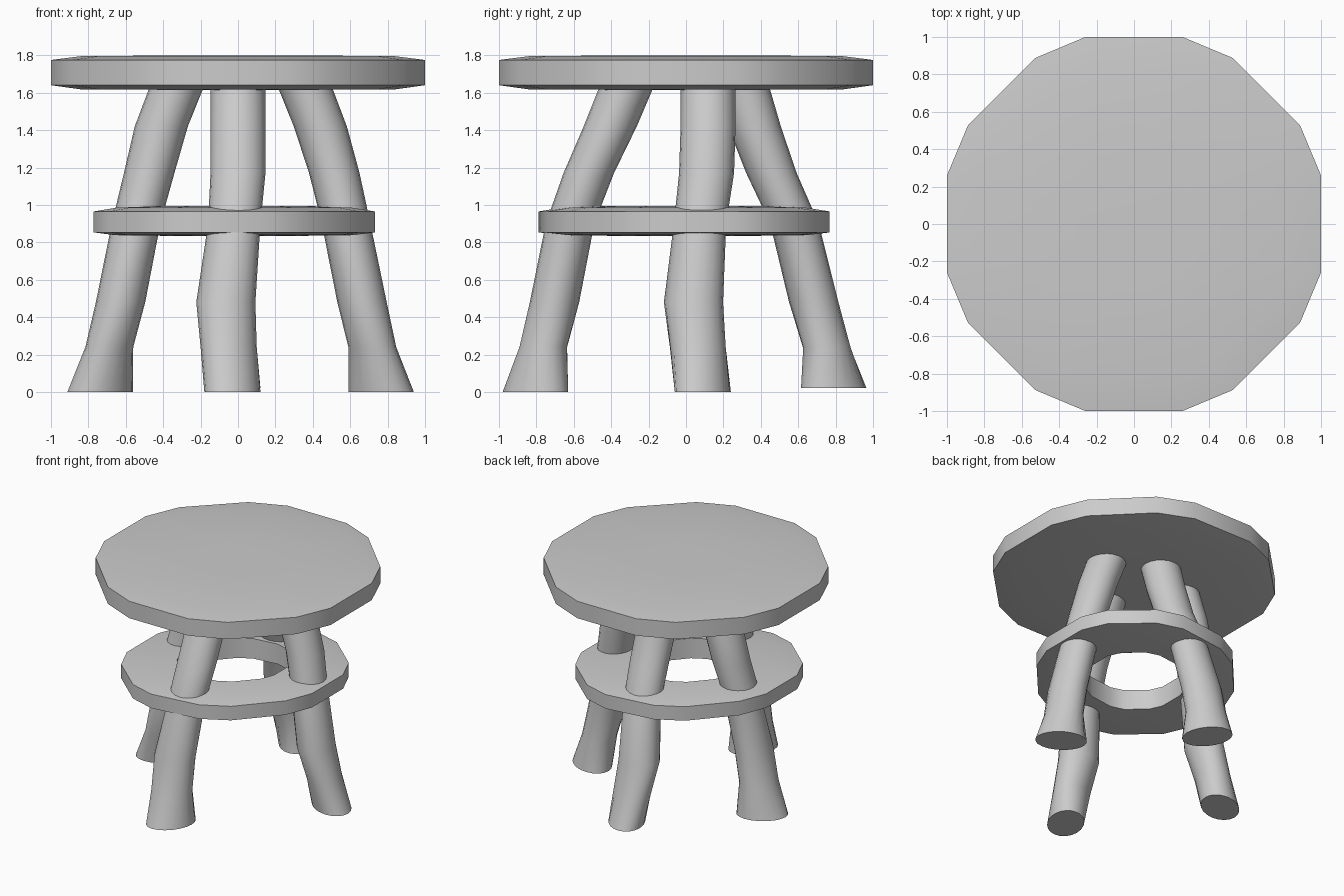
import bpy
import bmesh
from math import sin, cos, pi, radians

default = bpy.data.objects.get("Cube")
if default:
    bpy.data.objects.remove(default, do_unlink=True)

# One plain grey for the whole stool
grey = bpy.data.materials.new("plain_grey")
grey.use_nodes = True
colour = (0.6, 0.6, 0.6, 1)
grey.diffuse_color = colour
grey.node_tree.nodes["Principled BSDF"].inputs["Base Color"].default_value = colour


def loft(name, rings, loop=False):
    """Skin a stack of equal-sized point rings; cap the ends or close the loop."""
    bm = bmesh.new()
    rows = [[bm.verts.new(p) for p in ring] for ring in rings]
    pairs = list(zip(rows, rows[1:]))
    if loop:
        pairs.append((rows[-1], rows[0]))
    else:
        bm.faces.new(rows[0])
        bm.faces.new(rows[-1])
    count = len(rows[0])
    for low, high in pairs:
        for i in range(count):
            j = (i + 1) % count
            bm.faces.new((low[i], low[j], high[j], high[i]))
    bmesh.ops.recalc_face_normals(bm, faces=bm.faces)
    mesh = bpy.data.meshes.new(name)
    bm.to_mesh(mesh)
    bm.free()
    mesh.materials.append(grey)
    obj = bpy.data.objects.new(name, mesh)
    bpy.context.collection.objects.link(obj)
    bpy.ops.object.select_all(action="DESELECT")
    obj.select_set(True)
    bpy.context.view_layer.objects.active = obj
    bpy.ops.object.shade_smooth_by_angle(angle=radians(32))
    return obj


# Hewn outline: sixteen corners with alternating long and short sides
HEWN = [radians(quarter * 90 + a) for quarter in range(4)
        for a in (14.6, 30.8, 59.2, 75.4)]


def hewn_ring(rx, ry, z, centre=(0, 0), skew=0):
    return [(centre[0] + rx * cos(a), centre[1] + ry * sin(a + skew), z)
            for a in HEWN]


# Seat slab, slightly crowned above and below
seat_profile = [(0.3, 1.615), (0.87, 1.618), (1.033, 1.64),
                (1.033, 1.775), (0.87, 1.795), (0.3, 1.8)]
loft("seat", [hewn_ring(r, r, z) for r, z in seat_profile])

# Footrest ring with a round opening, stretched along one diagonal
rest_profile = [(0.4, 0.835), (0.66, 0.838), (0.785, 0.853),
                (0.785, 0.965), (0.66, 0.985), (0.4, 0.995)]
loft("footrest_ring",
     [hewn_ring(r * 0.99, r, z, (-0.02, -0.01), 0.125) for r, z in rest_profile],
     loop=True)

# Crooked legs: shared heights and half widths, one wandering path for each
heights = [0, 0.24, 0.48, 0.9, 1.17, 1.42, 1.65]
outward_half = [0.175, 0.128, 0.132, 0.13, 0.135, 0.142, 0.145]
across_half = [0.15, 0.15, 0.158, 0.14, 0.147, 0.147, 0.147]
foot_skew = [0.3, 0.1, 0, 0, 0, 0, 0]

front_back_sway = [-0.03, -0.05, -0.065, -0.02, 0, 0, 0]
side_sway = [0.09, 0.063, 0.04, 0.075, 0.11, 0.118, 0.118]

front_reach = [0.805, 0.763, 0.703, 0.62, 0.52, 0.405, 0.31]
back_reach = [0.79, 0.752, 0.683, 0.58, 0.457, 0.365, 0.295]
left_reach = [0.765, 0.718, 0.663, 0.578, 0.515, 0.44, 0.35]
right_reach = [0.737, 0.688, 0.628, 0.545, 0.475, 0.41, 0.32]


def leg(name, reach, sway, sign, along_x, skew_sign, lift=0):
    rings = []
    for i, z in enumerate(heights):
        cx, cy = sign * reach[i], sway[i]
        rx, ry = outward_half[i], across_half[i]
        if not along_x:
            cx, cy, rx, ry = cy, cx, ry, rx
        skew = skew_sign * foot_skew[i]
        rings.append([(cx + rx * cos(t), cy + ry * sin(t + skew), max(z, lift))
                      for t in (2 * pi * k / 20 for k in range(20))])
    loft(name, rings)


leg("front_leg", front_reach, front_back_sway, -1, False, 1)
leg("back_leg", back_reach, front_back_sway, 1, False, -1, lift=0.02)
leg("left_leg", left_reach, side_sway, 1, True, -1)
leg("right_leg", right_reach, side_sway, -1, True, 1)
